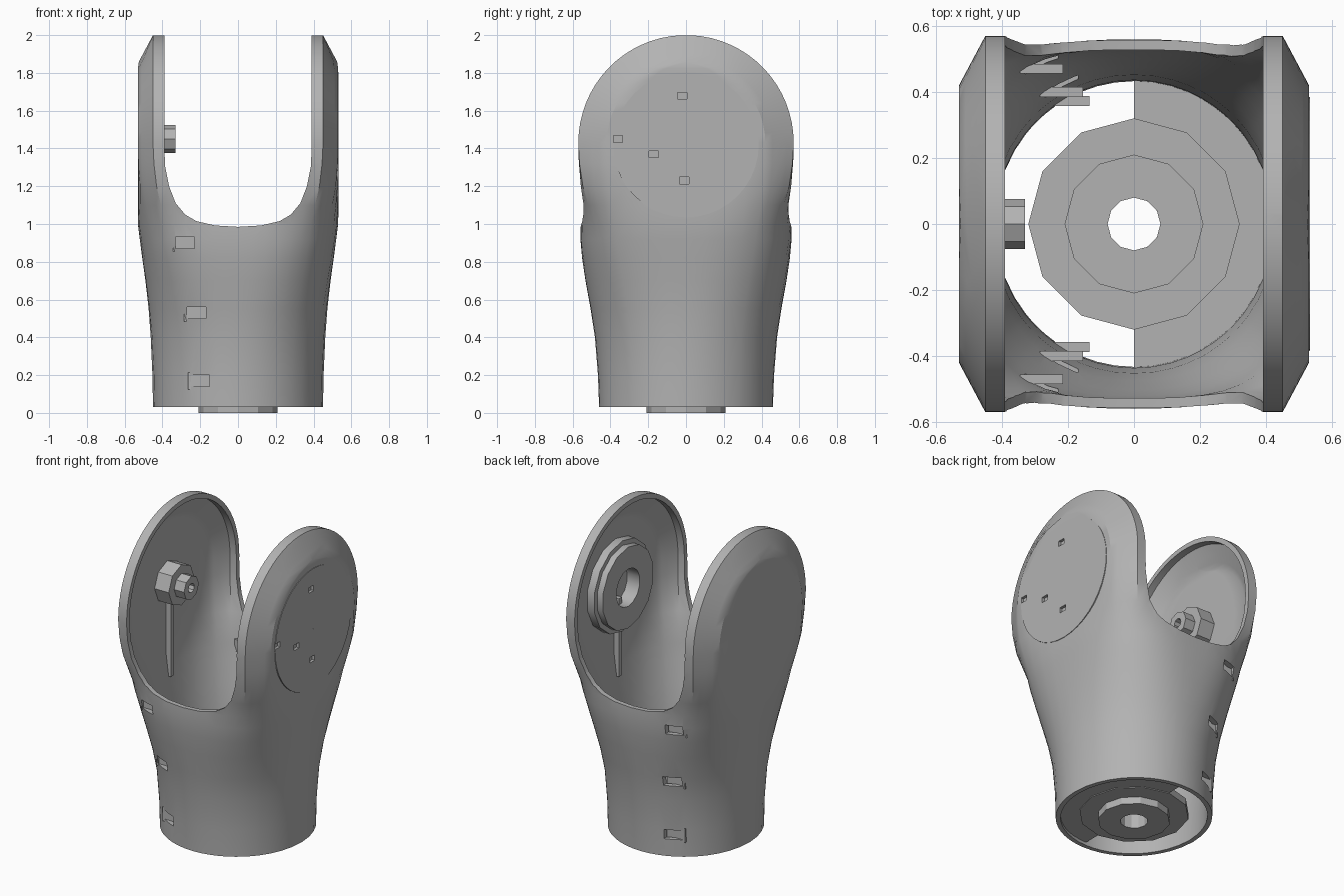
import bpy, bmesh, math
from mathutils import Matrix, Vector

if "Cube" in bpy.data.objects:
    bpy.data.objects.remove(bpy.data.objects["Cube"], do_unlink=True)

grey = bpy.data.materials.new("plain grey")
grey.use_nodes = True
colour = (0.45, 0.45, 0.45, 1)
grey.diffuse_color = colour
grey.node_tree.nodes["Principled BSDF"].inputs["Base Color"].default_value = colour

PIVOT = 1.43  # height of the fork axis


def make(name, bm):
    bmesh.ops.recalc_face_normals(bm, faces=bm.faces)
    mesh = bpy.data.meshes.new(name)
    bm.to_mesh(mesh)
    bm.free()
    mesh.materials.append(grey)
    obj = bpy.data.objects.new(name, mesh)
    bpy.context.collection.objects.link(obj)
    return obj


def activate(obj):
    bpy.ops.object.select_all(action='DESELECT')
    obj.select_set(True)
    bpy.context.view_layer.objects.active = obj


def cut(obj, cutter):
    mod = obj.modifiers.new("cut", 'BOOLEAN')
    mod.operation = 'DIFFERENCE'
    mod.solver = 'EXACT'
    mod.object = cutter
    activate(obj)
    bpy.ops.object.modifier_apply(modifier=mod.name)
    bpy.data.objects.remove(cutter, do_unlink=True)


def smooth(obj):
    activate(obj)
    bpy.ops.object.shade_smooth_by_angle(angle=math.radians(28))


def section(z, a, b, power, t, inset):
    """Outline blending a superellipse (t=0) into a chamfered disc slice (t=1)."""
    wide, flat, edge, big = .53 - inset, .42 - inset * .3, .45 - inset * .5, .57 - inset
    dz = max(0, z - PIVOT)
    slope = (wide - edge) / (big - flat)
    x_max = wide - max(0, dz - flat) * slope

    def half_depth(x):
        r = big if x <= edge else big - (x - edge) / slope
        return math.sqrt(max(0, r * r - dz * dz))

    quarter = [(x_max, half_depth(x_max) * i / 4) for i in range(4)]
    for i in range(4):
        x = x_max + (edge - x_max) * i / 4
        quarter.append((x, half_depth(x)))
    quarter += [(edge * (1 - i / 6), half_depth(0)) for i in range(7)]
    q = []
    for x, y in quarter:
        p = Vector((x, y))
        d = p.normalized()
        r = ((d.x / (a - inset)) ** power + (d.y / (b - inset)) ** power) ** (-1 / power)
        p = d * r * (1 - t) + p * t
        q.append((p.x, p.y))
    ring = q + [(-x, y) for x, y in reversed(q[:-1])]
    ring += [(-x, -y) for x, y in q[1:]] + [(x, -y) for x, y in reversed(q[1:-1])]
    return [(x, y, z) for x, y in ring]


def loft(name, bottom, inset):
    # height, half width, half depth, squareness, disc blend
    levels = [(bottom, .45, .46, 2, 0), (.2, .453, .466, 2, 0), (.4, .462, .482, 2.05, 0),
              (.55, .473, .505, 2.2, 0), (.7, .49, .532, 2.45, 0), (.82, .507, .55, 2.7, 0),
              (.92, .52, .559, 3, 0), (1.0, .53, .557, 3.3, 0), (1.1, .53, .558, 3.9, .2),
              (1.2, .53, .562, 4.8, .5), (1.32, .53, .568, 6, .8), (PIVOT, .53, .57, 6, 1)]
    steps = 16
    for i in range(1, steps + 1):
        turn = math.radians(87) * i / steps
        levels.append((PIVOT + (.57 - inset) * math.sin(turn), .53, .57, 6, 1))
    bm = bmesh.new()
    rings = [[bm.verts.new(p) for p in section(*level, inset)] for level in levels]
    n = len(rings[0])
    for low, high in zip(rings, rings[1:]):
        for i in range(n):
            j = (i + 1) % n
            bm.faces.new((low[i], low[j], high[j], high[i]))
    bm.faces.new(rings[0])
    bm.faces.new(rings[-1])
    return make(name, bm)


def ring(name, outer, inner, a, b, segs, axis='Z', arc=360, start=0, z=0):
    """Washer or washer sector between positions a and b along an axis."""
    bm = bmesh.new()
    full = arc == 360
    count = segs if full else segs + 1
    loops = []
    for i in range(count):
        ang = math.radians(start + arc * i / segs)
        c, s = math.cos(ang), math.sin(ang)
        loops.append([bm.verts.new((r * c, r * s, h))
                      for r, h in ((outer, a), (outer, b), (inner, b), (inner, a))])
    for i in range(segs):
        p, q = loops[i], loops[(i + 1) % count]
        for k in range(4):
            m = (k + 1) % 4
            bm.faces.new((p[k], q[k], q[m], p[m]))
    if not full:
        bm.faces.new(loops[0])
        bm.faces.new(loops[-1])
    if axis == 'X':
        bmesh.ops.transform(bm, matrix=Matrix.Rotation(math.pi / 2, 4, 'Y'), verts=bm.verts)
    bmesh.ops.translate(bm, vec=(0, 0, z), verts=bm.verts)
    return make(name, bm)


def box(name, centre, size):
    bm = bmesh.new()
    bmesh.ops.create_cube(bm, size=1)
    bmesh.ops.scale(bm, vec=size, verts=bm.verts)
    bmesh.ops.translate(bm, vec=centre, verts=bm.verts)
    return make(name, bm)


# hollow fork housing
body = loft("fork_housing", .03, 0)
cut(body, loft("cavity_cutter", -.1, .03))

# U-shaped slot between the two ears
half = [(.39, 2.2), (.39, 1.4), (.385, 1.3), (.365, 1.2), (.33, 1.11),
        (.28, 1.05), (.22, 1.015), (.12, .992), (0, .985)]
profile = half + [(-x, z) for x, z in reversed(half[:-1])]
bm = bmesh.new()
face = bm.faces.new([bm.verts.new((x, -1, z)) for x, z in profile])
extruded = bmesh.ops.extrude_face_region(bm, geom=[face])
bmesh.ops.translate(bm, vec=(0, 2, 0),
                    verts=[v for v in extruded["geom"] if isinstance(v, bmesh.types.BMVert)])
cut(body, make("slot_cutter", bm))

# screw pockets on front and back, closed by bosses inside
for i, (x, z, depth) in enumerate(((-.2, .17, .412), (-.22, .53, .44), (-.28, .9, .51))):
    for label, side in (("front", -1), ("back", 1)):
        cut(body, box("pocket_cutter", (x, side * depth, z), (.1, .12, .06)))
        box(f"{label}_screw_boss_{i + 1}", (x, side * (depth - .04), z), (.13, .03, .09))

# round cover on one ear, with small screw pockets through to the ear wall
cover = ring("ear_cover", .385, .001, .52, .533, 40, 'X', z=1.42)
for y, z in ((-.02, 1.68), (-.36, 1.45), (-.17, 1.37), (-.01, 1.23)):
    for part in (cover, body):
        cut(part, box("screw_cutter", (.53, y, z), (.03, .05, .035)))
smooth(body)

# bearing hubs inside the ears
smooth(ring("large_hub", .26, .12, .41, .505, 14, 'X', z=PIVOT))
smooth(ring("large_hub_flange", .29, .12, .45, .505, 14, 'X', z=PIVOT))
smooth(ring("small_hub_base", .13, .03, -.505, -.4, 8, 'X', z=1.45))
smooth(ring("small_hub_tip", .075, .03, -.505, -.33, 8, 'X', z=1.45))

# narrow ribs running down from the hubs
for label, side in (("right", -1), ("left", 1)):
    box(label + "_rib", (side * .485, 0, 1.1), (.04, .03, .5))

# base floor: half plate, round disc and bearing collar
ring("half_floor", .435, .08, .05, .08, 16, arc=180, start=-90)
ring("base_disc", .32, .08, .045, .09, 12)
ring("base_collar", .21, .08, 0, .12, 12)
